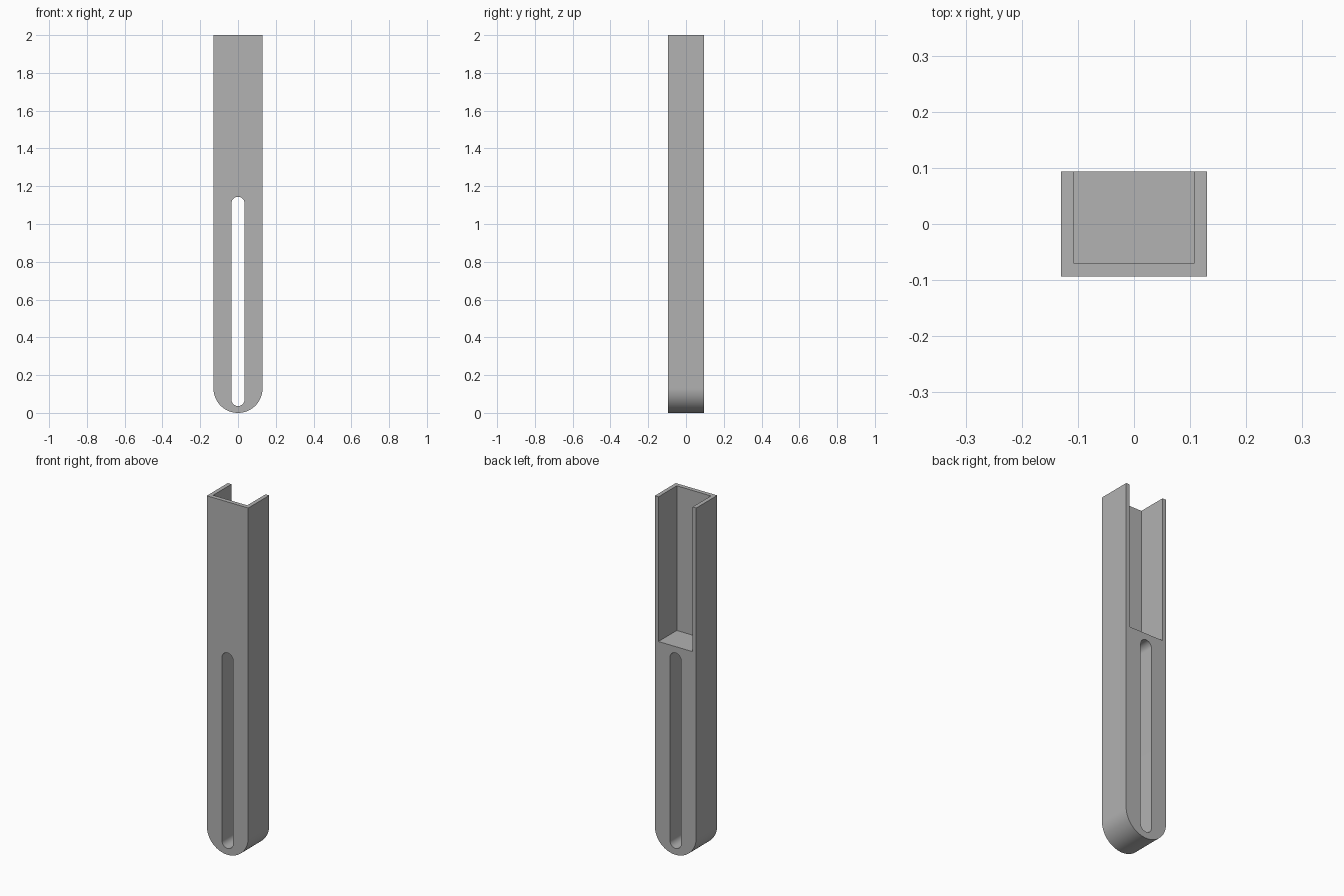
import bpy
import bmesh
from math import pi, sin, cos

old = bpy.data.objects.get("Cube")
if old:
    bpy.data.objects.remove(old, do_unlink=True)

HALF_W, HALF_D, HEIGHT = 0.13, 0.094, 2.0
INNER_W, INNER_FRONT, LEDGE = 0.107, -0.07, 1.18
SLOT_R, SLOT_LOW, SLOT_TOP = 0.035, 0.036, 1.144

grey = bpy.data.materials.new("plain grey")
grey.use_nodes = True
colour = (0.445, 0.445, 0.445, 1)
grey.diffuse_color = colour
grey.node_tree.nodes["Principled BSDF"].inputs["Base Color"].default_value = colour


def arc(radius, z, start, steps):
    """Half circle of (x, z) points, counter-clockwise from the start angle."""
    return [(radius * cos(start + pi * i / steps), z + radius * sin(start + pi * i / steps))
            for i in range(steps + 1)]


def prism(name, outline, y0, y1):
    """Extrude an (x, z) outline from y0 to y1."""
    bm = bmesh.new()
    face = bm.faces.new([bm.verts.new((x, y0, z)) for x, z in outline])
    out = bmesh.ops.extrude_face_region(bm, geom=[face])
    moved = [v for v in out["geom"] if isinstance(v, bmesh.types.BMVert)]
    bmesh.ops.translate(bm, verts=moved, vec=(0, y1 - y0, 0))
    bmesh.ops.recalc_face_normals(bm, faces=bm.faces)
    mesh = bpy.data.meshes.new(name)
    bm.to_mesh(mesh)
    bm.free()
    mesh.materials.append(grey)
    obj = bpy.data.objects.new(name, mesh)
    bpy.context.collection.objects.link(obj)
    return obj


def cut(target, cutter):
    """Subtract the cutter and remove it."""
    cutter.hide_render = True
    mod = target.modifiers.new(cutter.name, "BOOLEAN")
    mod.operation, mod.solver, mod.object = "DIFFERENCE", "EXACT", cutter
    bpy.context.view_layer.objects.active = target
    bpy.ops.object.modifier_apply(modifier=mod.name)
    bpy.data.objects.remove(cutter, do_unlink=True)


# Bar with a rounded lower end
body = prism("slotted_bar",
             arc(HALF_W, HALF_W, pi, 48) + [(HALF_W, HEIGHT), (-HALF_W, HEIGHT)],
             -HALF_D, HALF_D)

# Long round-ended slot through the lower half
slot = (arc(SLOT_R, SLOT_LOW + SLOT_R, pi, 24)
        + arc(SLOT_R, SLOT_TOP - SLOT_R, 0, 24))
cut(body, prism("slot_cutter", slot, -1, 1))

# Upper channel, open at the back and top
channel = [(-INNER_W, LEDGE), (INNER_W, LEDGE), (INNER_W, HEIGHT + 1), (-INNER_W, HEIGHT + 1)]
cut(body, prism("channel_cutter", channel, INNER_FRONT, 1))

# Smooth the rounded ends, keep the edges sharp
bpy.ops.object.select_all(action="DESELECT")
body.select_set(True)
bpy.context.view_layer.objects.active = body
bpy.ops.object.shade_smooth_by_angle(angle=pi / 6)
